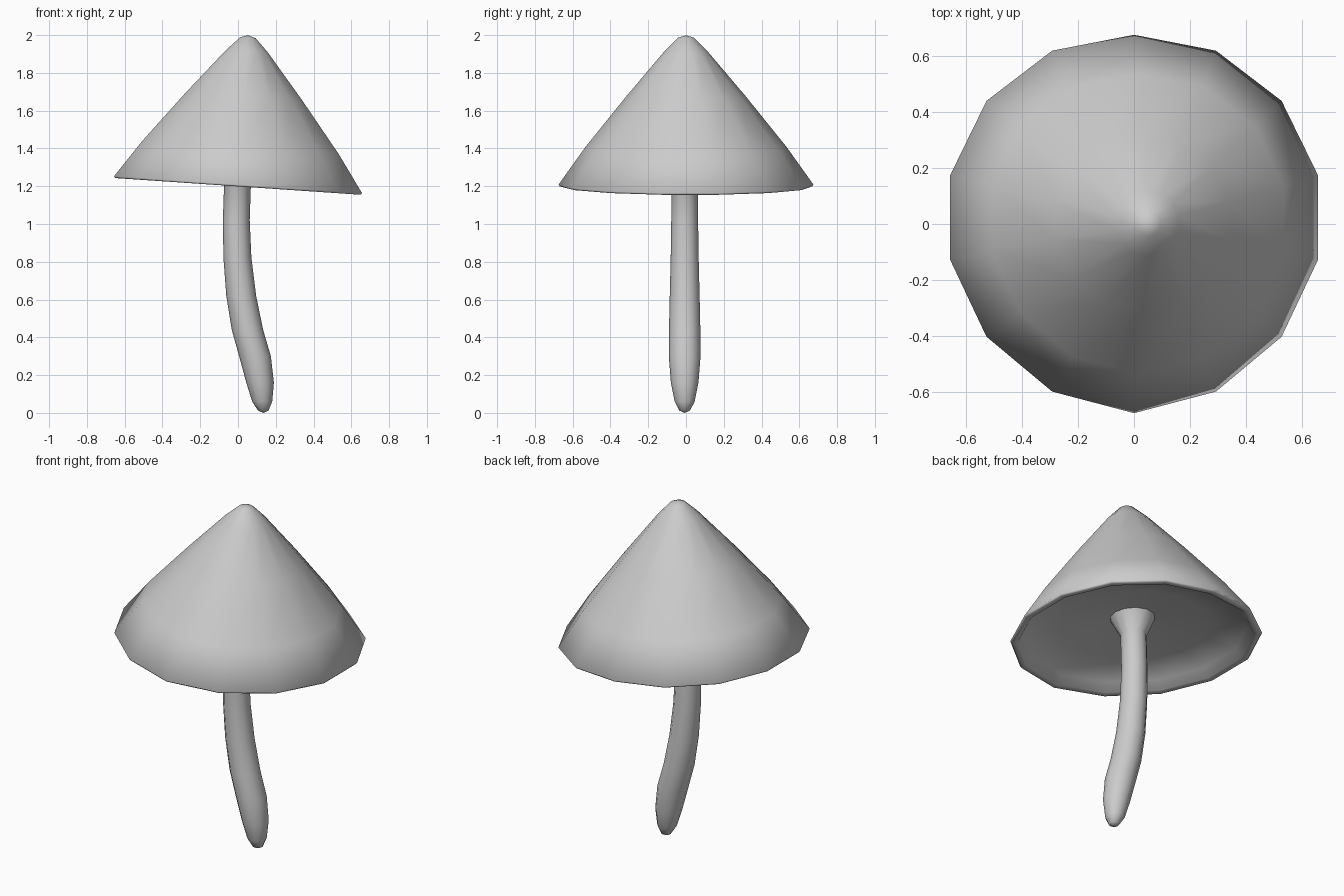
import bpy, bmesh
from math import sin, cos, pi, radians
from mathutils import Matrix

if "Cube" in bpy.data.objects:
    bpy.data.objects.remove(bpy.data.objects["Cube"])


def lathe(name, rings, sides, matrix=Matrix.Identity(4), bulge=0.0, angle=60):
    """Skin a stack of horizontal rings (x, y, z, radius); radius 0 is a tip."""
    bm = bmesh.new()
    loops = []
    for x, y, z, r in rings:
        if r == 0:
            loops.append([bm.verts.new((x, y, z))] * sides)
            continue
        loop = []
        for i in range(sides):
            a = pi / 2 + 2 * pi * i / sides
            dx, dy = r * cos(a), r * sin(a)
            loop.append(bm.verts.new((x + dx, y + dy + bulge * abs(dx), z)))
        loops.append(loop)
    for lo, hi in zip(loops, loops[1:]):
        for i in range(sides):
            j = (i + 1) % sides
            quad = list(dict.fromkeys((lo[i], lo[j], hi[j], hi[i])))
            bm.faces.new(quad)
    bmesh.ops.transform(bm, matrix=matrix, verts=bm.verts)
    bmesh.ops.recalc_face_normals(bm, faces=bm.faces)
    mesh = bpy.data.meshes.new(name)
    bm.to_mesh(mesh)
    bm.free()
    ob = bpy.data.objects.new(name, mesh)
    bpy.context.collection.objects.link(ob)
    bpy.ops.object.select_all(action='DESELECT')
    ob.select_set(True)
    bpy.context.view_layer.objects.active = ob
    bpy.ops.object.shade_smooth_by_angle(angle=radians(angle))
    return ob


# Cap: conical, with a narrow rolled rim and shallow underside, leaning to +x
profile = [(0, 0.135), (0.12, 0.13), (0.40, 0.08), (0.60, 0.045),
           (0.635, -0.003), (0.668, -0.006), (0.675, 0.003), (0.535, 0.20),
           (0.318, 0.47), (0.115, 0.71), (0.042, 0.783), (0, 0.796)]
tilt = Matrix.Translation((0, 0, 1.205)) @ Matrix.Rotation(0.068, 4, 'Y')
lathe("cap", [(0, 0, h, r) for r, h in profile], 14, tilt, bulge=0.035, angle=85)

# Stem: curved stalk with rounded foot, flaring into the cap
stem_path = [(0.134, 0.0, 0), (0.134, 0.012, 0.028), (0.128, 0.06, 0.053),
             (0.117, 0.16, 0.073), (0.090, 0.30, 0.084), (0.05, 0.44, 0.083),
             (0.017, 0.62, 0.079), (-0.003, 0.82, 0.074), (-0.009, 1.02, 0.071),
             (-0.002, 1.23, 0.071), (0.009, 1.34, 0.125)]
lathe("stem", [(x, -0.007, z, r) for x, z, r in stem_path], 12)
